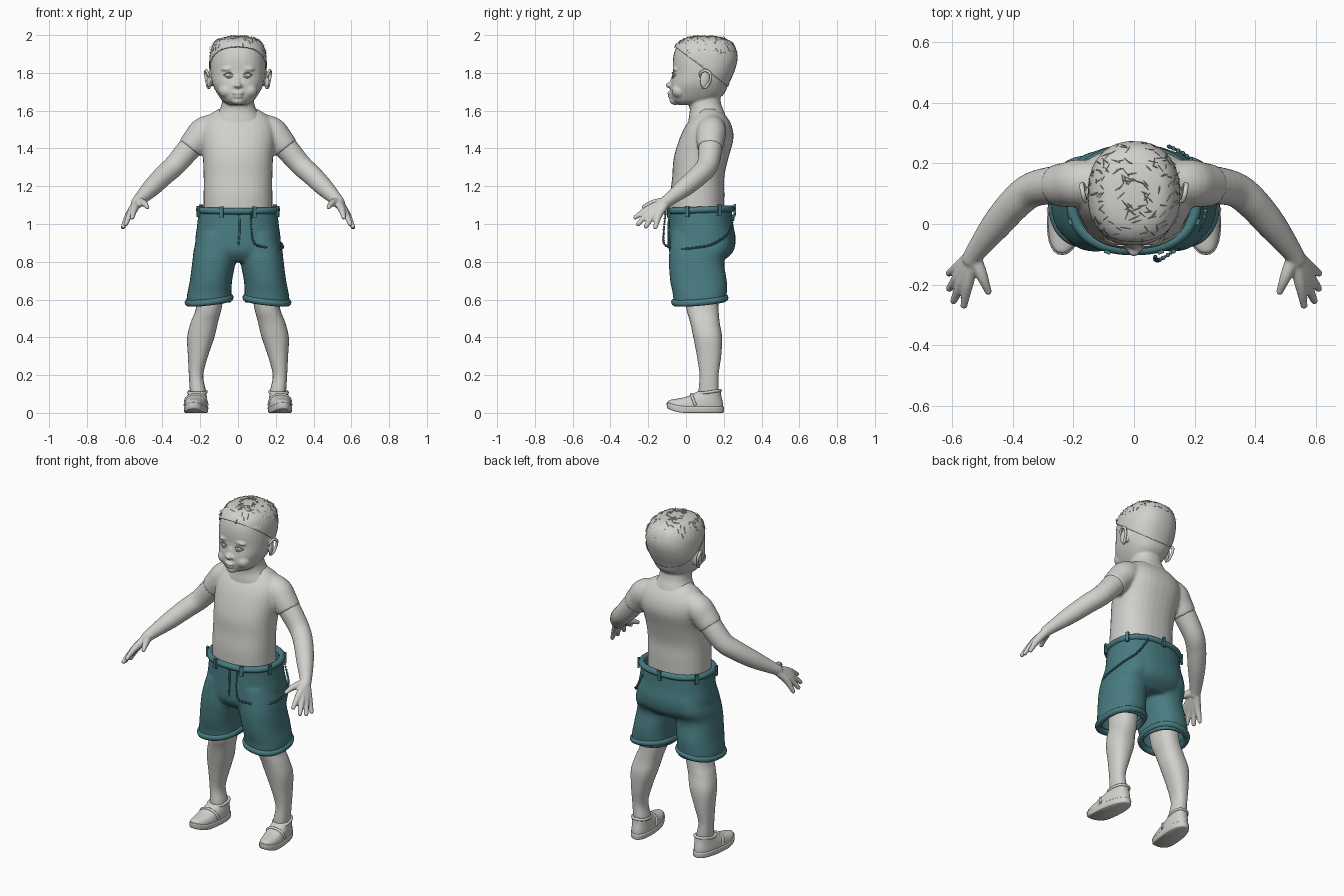
import bpy, bmesh, math, random
from mathutils import Vector, Matrix, Euler

if "Cube" in bpy.data.objects:
    bpy.data.objects.remove(bpy.data.objects["Cube"])

random.seed(4)


def material(name, rgb):
    m = bpy.data.materials.new(name)
    m.diffuse_color = (*rgb, 1)
    m.use_nodes = True
    m.node_tree.nodes["Principled BSDF"].inputs["Base Color"].default_value = m.diffuse_color
    return m


GREY = material("pale_grey", (0.64, 0.63, 0.60))
TEAL = material("teal_cloth", (0.065, 0.20, 0.22))


def oval(t, rx, ry, e=2.3):
    c, s = math.cos(t), math.sin(t)
    return (rx * math.copysign(abs(c) ** (2 / e), c), ry * math.copysign(abs(s) ** (2 / e), s))


def resample(rows, n=5):
    # Catmull-Rom through the given rows
    out = []
    for i in range(len(rows) - 1):
        quad = (rows[max(i - 1, 0)], rows[i], rows[i + 1], rows[min(i + 2, len(rows) - 1)])
        for k in range(n):
            t = k / n
            out.append([0.5 * (2 * b + (c - a) * t + (2 * a - 5 * b + 4 * c - d) * t * t
                               + (3 * b - a - 3 * c + d) * t ** 3) for a, b, c, d in zip(*quad)])
    return out + [list(rows[-1])]


def bridge(bm, rings, closed=False):
    rings = [[bm.verts.new(p) for p in r] for r in rings]
    n = len(rings[0])
    pairs = list(zip(rings, rings[1:]))
    if closed:
        pairs.append((rings[-1], rings[0]))
    else:
        bm.faces.new(rings[0])
        bm.faces.new(rings[-1])
    for a, b in pairs:
        for j in range(n):
            bm.faces.new((a[j], a[(j + 1) % n], b[(j + 1) % n], b[j]))


def loft(bm, rows, segs=32, s=1):
    # rows: x, y, z, rx, ry of level cross-sections
    rings = []
    for x, y, z, rx, ry in resample(rows):
        pts = [oval(math.tau * j / segs, rx, ry) for j in range(segs)]
        rings.append([(s * x + p, y + q, z) for p, q in pts])
    bridge(bm, rings)


def tube(bm, rows, segs=14, s=1, ref=None, closed=False, n=4):
    # rows: x, y, z, radius along a path
    rows = rows if closed else resample(rows, n)
    pts = [Vector((s * r[0], r[1], r[2])) for r in rows]
    rings, m = [], len(pts)
    for i, p in enumerate(pts):
        t = (pts[(i + 1) % m] - pts[i - 1]) if closed else (pts[min(i + 1, m - 1)] - pts[max(i - 1, 0)])
        t.normalize()
        u = t.cross(Vector(ref or (0, 0, 1))).normalized()
        v = t.cross(u)
        rings.append([p + rows[i][3] * (u * math.cos(a) + v * math.sin(a))
                      for a in (math.tau * j / segs for j in range(segs))])
    bridge(bm, rings, closed)


def band(bm, x, y, z, rx, ry, r, tx=0, ty=0, segs=48):
    # rolled hem around an oval, tilted by tx and ty
    rows = []
    for j in range(segs):
        p, q = oval(math.tau * j / segs, rx, ry)
        rows.append((x + p, y + q, z + tx * p + ty * q, r))
    tube(bm, rows, 10, closed=True)


def ball(bm, loc, rad, rot=(0, 0, 0), u=18, v=12):
    mat = Matrix.Translation(loc) @ Euler(rot).to_matrix().to_4x4() @ Matrix.Diagonal((*rad, 1))
    bmesh.ops.create_uvsphere(bm, u_segments=u, v_segments=v, radius=1, matrix=mat)


def finish(bm, name, mat, mirror=False, voxel=0, smooth=5):
    bmesh.ops.recalc_face_normals(bm, faces=bm.faces)
    me = bpy.data.meshes.new(name)
    bm.to_mesh(me)
    bm.free()
    me.materials.append(mat)
    me.shade_smooth()
    me.set_sharp_from_angle(angle=math.radians(50))
    ob = bpy.data.objects.new(name, me)
    bpy.context.collection.objects.link(ob)
    if mirror:
        ob.modifiers.new("mirror", 'MIRROR').use_mirror_merge = False
    if voxel:
        r = ob.modifiers.new("blend", 'REMESH')
        r.mode, r.voxel_size, r.use_smooth_shade = 'VOXEL', voxel, True
        sm = ob.modifiers.new("soften", 'SMOOTH')
        sm.factor, sm.iterations = 0.5, smooth
    return ob


# Head, neck and face
HEAD = [(0, .02, 1.63, .045, .055), (0, .04, 1.65, .08, .11), (0, .06, 1.69, .11, .143),
        (0, .072, 1.74, .135, .152), (0, .09, 1.80, .146, .16), (0, .098, 1.86, .147, .168),
        (0, .1, 1.91, .14, .162), (0, .1, 1.95, .122, .142), (0, .1, 1.976, .09, .1), (0, .1, 1.987, .035, .04)]
bm = bmesh.new()
loft(bm, HEAD)
loft(bm, [(0, .09, 1.72, .08, .085), (0, .1, 1.64, .086, .085), (0, .11, 1.60, .1, .09),
          (0, .115, 1.55, .13, .102), (0, .115, 1.50, .13, .108)])
ball(bm, (0, -.086, 1.735), (.019, .022, .016))
ball(bm, (0, -.066, 1.765), (.014, .016, .035), (-.25, 0, 0))
ball(bm, (0, -.084, 1.693), (.03, .016, .009))
ball(bm, (0, -.080, 1.674), (.025, .016, .009))
ball(bm, (0, -.055, 1.652), (.035, .033, .022))
for s in (1, -1):
    ball(bm, (s * .017, -.078, 1.731), (.012, .014, .011))
    ball(bm, (s * .058, -.032, 1.705), (.045, .045, .04))
    ball(bm, (s * .05, -.054, 1.822), (.038, .018, .011), (0, s * .12, 0))
    ball(bm, (s * .151, .102, 1.763), (.012, .03, .048), (-.15, 0, s * .35))
finish(bm, "head", GREY, voxel=.006, smooth=4)

# Eyes, eyelids and ear rims
bm = bmesh.new()
ball(bm, (.05, -.049, 1.787), (.024, .021, .012))
finish(bm, "eye", GREY, mirror=True)
bm = bmesh.new()
for h in (.014, -.011):
    tube(bm, [(.024, -.066, 1.786, .002), (.038, -.071, 1.787 + h * .85, .004),
              (.054, -.069, 1.787 + h, .004), (.078, -.055, 1.788, .002)], 8)
finish(bm, "eyelids", GREY, mirror=True)
bm = bmesh.new()
tube(bm, [(.150, .078, 1.775, .005), (.160, .076, 1.798, .007), (.168, .1, 1.813, .008), (.172, .128, 1.797, .008),
          (.167, .128, 1.76, .007), (.158, .106, 1.725, .008), (.150, .088, 1.722, .006)], 10, ref=(1, 0, 0))
finish(bm, "ear_rim", GREY, mirror=True)

# Short hair cap cut along the hairline
bm = bmesh.new()
loft(bm, [(x, y, z + .007, rx + .005, ry + .006) for x, y, z, rx, ry in HEAD], 40)
bmesh.ops.bisect_plane(bm, geom=bm.verts[:] + bm.edges[:] + bm.faces[:], plane_co=(0, -.06, 1.94),
                       plane_no=(0, .225, .3), clear_inner=True)
bm.normal_update()
roots = [(v.co.copy(), (v.co - Vector((0, .1, 1.82))).normalized()) for v in bm.verts if v.co.z > 1.9]
cap = finish(bm, "hair_cap", GREY)
sol = cap.modifiers.new("thickness", 'SOLIDIFY')
sol.thickness, sol.offset = .012, -1

# Loose hair tufts
bm = bmesh.new()
for i in range(140):
    co, no = random.choice(roots)
    d = Vector((random.uniform(-1, 1), random.uniform(-.6, 1), 0))
    d = (d - no * d.dot(no)).normalized() + no * .2
    m = Matrix.Translation(co + d * .008) @ d.to_track_quat('Z', 'Y').to_matrix().to_4x4()
    bmesh.ops.create_cone(bm, cap_ends=True, segments=3, radius1=.0035, radius2=.0005,
                          depth=random.uniform(.02, .035), matrix=m)
for v in bm.verts:
    v.co.z = min(v.co.z, 2.0)
finish(bm, "hair_tufts", GREY)

# Shirt with short sleeves
bm = bmesh.new()
loft(bm, [(0, .06, 1.0, .182, .14), (0, .06, 1.15, .182, .143), (0, .065, 1.25, .182, .138),
          (0, .08, 1.35, .186, .145), (0, .108, 1.45, .198, .143), (0, .12, 1.52, .192, .122),
          (0, .125, 1.575, .155, .085), (0, .12, 1.61, .1, .05)])
for s in (1, -1):
    tube(bm, [(.1, .135, 1.525, .065), (.175, .135, 1.492, .078), (.215, .13, 1.45, .075),
              (.255, .127, 1.40, .069)], 20, s)
finish(bm, "shirt", GREY, voxel=.008, smooth=6)

# Arms and hands
TIPS = [((.546, -.185, 1.085), (.56, -.268, 1.035)), ((.561, -.18, 1.07), (.594, -.253, 1.0)),
        ((.571, -.163, 1.06), (.608, -.212, .987)), ((.573, -.14, 1.056), (.609, -.162, .983)),
        ((.505, -.16, 1.112), (.48, -.222, 1.09))]
bm = bmesh.new()
for s in (1, -1):
    tube(bm, [(.17, .135, 1.49, .06), (.24, .13, 1.42, .064), (.33, .115, 1.315, .058), (.39, .07, 1.26, .055),
              (.455, -.005, 1.195, .049), (.52, -.09, 1.13, .034), (.54, -.125, 1.105, .03)], 20, s)
    for knuckle, tip in TIPS:
        mid = [(a + b) / 2 for a, b in zip(knuckle, tip)]
        tube(bm, [(.53, -.1, 1.12, .024), (*knuckle, .021), (mid[0], mid[1], mid[2] + .004, .0165), (*tip, .012)], 12, s)
        ball(bm, (s * tip[0], tip[1], tip[2]), (.0125,) * 3)
finish(bm, "arms", GREY, voxel=.0055, smooth=4)

# Legs
bm = bmesh.new()
loft(bm, [(.14, .075, .76, .08, .09), (.152, .085, .57, .068, .086), (.178, .1, .48, .072, .078),
          (.197, .115, .4, .072, .076), (.212, .122, .3, .053, .064), (.222, .122, .2, .038, .05),
          (.213, .12, .12, .042, .053), (.21, .12, .06, .04, .05)])
finish(bm, "leg", GREY, mirror=True)


def place_shoe(bm):
    # turn the toes outward and lift the tip
    for v in bm.verts:
        v.co.x += .222 - .1 * (v.co.y - .05)
        v.co.z += 2.4 * max(0, -v.co.y) ** 2


# Shoes: sole, upper, collar and strap
bm = bmesh.new()
loft(bm, [(0, .05, 0, .055, .145), (0, .05, .006, .06, .151), (0, .05, .028, .062, .152), (0, .05, .034, .058, .148)])
place_shoe(bm)
finish(bm, "shoe_sole", GREY, mirror=True)
bm = bmesh.new()
loft(bm, [(0, .05, .02, .057, .147), (0, .052, .045, .058, .144), (0, .07, .068, .055, .122),
          (0, .1, .09, .05, .087), (0, .122, .113, .046, .062)])
band(bm, 0, .122, .11, .046, .06, .008, 0, .15)
tube(bm, [(-.058, .05, .04, .008), (-.047, .035, .08, .008), (0, .03, .098, .008),
          (.047, .035, .08, .008), (.058, .05, .04, .008)], 8, ref=(0, 1, 0))
place_shoe(bm)
finish(bm, "shoe_upper", GREY, mirror=True)

# Shorts, hollowed at the waist and leg openings
bm = bmesh.new()
loft(bm, [(0, .078, 1.085, .208, .165), (0, .08, 1.0, .216, .17), (0, .085, .92, .226, .178),
          (0, .08, .85, .222, .168), (0, .07, .80, .17, .12)])
for s in (1, -1):
    loft(bm, [(.1, .08, .95, .11, .16), (.118, .075, .87, .115, .162), (.127, .056, .8, .115, .147),
              (.143, .066, .7, .112, .15), (.152, .073, .63, .117, .143), (.153, .073, .585, .121, .14)], s=s)
shorts = finish(bm, "shorts", TEAL, voxel=.009, smooth=6)
bm = bmesh.new()
loft(bm, [(0, .075, 1.03, .192, .15), (0, .075, 1.15, .196, .152)])
for s in (1, -1):
    loft(bm, [(.143, .068, .72, .092, .125), (.152, .073, .5, .107, .127)], s=s)
cutter = finish(bm, "shorts_opening_cutter", TEAL)
cutter.hide_render = True
cutter.hide_set(True)
cut = shorts.modifiers.new("openings", 'BOOLEAN')
cut.operation, cut.object = 'DIFFERENCE', cutter

# Rolled hems, belt loops and fly
bm = bmesh.new()
band(bm, .153, .073, .598, .112, .134, .018, -.12, .09)
finish(bm, "leg_cuff", TEAL, mirror=True)
bm = bmesh.new()
band(bm, 0, .078, 1.075, .205, .163, .018, 0, .04, 64)
finish(bm, "waistband", TEAL)
bm = bmesh.new()
for deg in (-110, -70, -20, 30, 90, 150, 200):
    p, q = oval(math.radians(deg), .222, .18)
    m = Matrix.Translation((p, .078 + q, 1.07 + .04 * q)) @ Matrix.Rotation(math.radians(deg), 4, 'Z')
    bmesh.ops.create_cube(bm, size=1, matrix=m @ Matrix.Diagonal((.012, .02, .058, 1)))
finish(bm, "belt_loops", TEAL)
bm = bmesh.new()
tube(bm, [(.006, -.09, 1.05, .005), (.008, -.093, .97, .005), (.002, -.092, .89, .005)], 8, ref=(0, 1, 0))
finish(bm, "fly_seam", TEAL)

# Hanging chain from the front loop round the left hip to the back
path = [(.07, -.108, 1.06), (.072, -.118, .96), (.09, -.115, .895)]
for deg, z in ((-52, .875), (-32, .868), (-12, .873), (8, .885), (28, .915), (48, .96), (65, 1.05)):
    p, q = oval(math.radians(deg), .238, .19)
    path.append((p, .082 + q, z))
bm = bmesh.new()
for i, (x, y, z) in enumerate(resample(path, 8)):
    r = (.0075, .0075, .005) if i % 2 else (.005, .005, .0085)
    ball(bm, (x, y, z), r, u=8, v=6)
finish(bm, "chain", TEAL)
